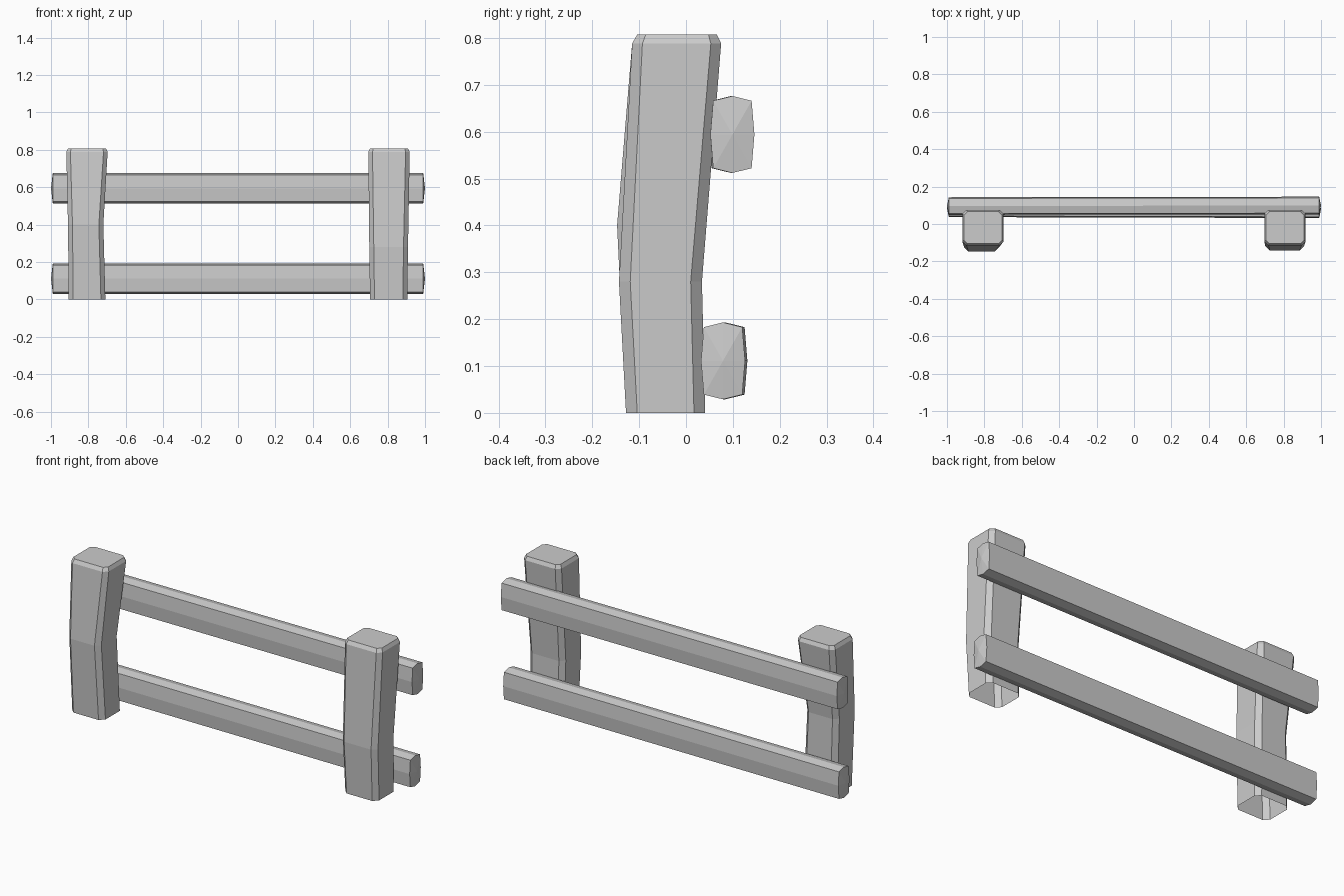
import bpy, bmesh

if "Cube" in bpy.data.objects:
    bpy.data.objects.remove(bpy.data.objects["Cube"])


def loft(name, rings, cap_start=None, cap_end=None):
    """Join matching rings; each cap is None (open), 'flat' or an apex point."""
    bm = bmesh.new()
    loops = [[bm.verts.new(p) for p in ring] for ring in rings]
    n = len(loops[0])
    for a, b in zip(loops, loops[1:]):
        for i in range(n):
            j = (i + 1) % n
            bm.faces.new((a[i], a[j], b[j], b[i]))
    for loop, cap in ((loops[0], cap_start), (loops[-1], cap_end)):
        if cap == 'flat':
            bm.faces.new(loop)
        elif cap is not None:
            tip = bm.verts.new(cap)
            for i in range(n):
                bm.faces.new((loop[i], loop[(i + 1) % n], tip))
    bmesh.ops.recalc_face_normals(bm, faces=bm.faces)
    mesh = bpy.data.meshes.new(name)
    bm.to_mesh(mesh)
    bm.free()
    bpy.context.collection.objects.link(bpy.data.objects.new(name, mesh))


def post_ring(x0, x1, y0, y1, z, c=0.024):
    """Rectangle with chamfered corners."""
    return [(x0 + c, y0, z), (x1 - c, y0, z), (x1, y0 + c, z), (x1, y1 - c, z),
            (x1 - c, y1, z), (x0 + c, y1, z), (x0, y1 - c, z), (x0, y0 + c, z)]


def rail(name, y, z, left_shift):
    """Eight-sided barrel section with slightly pointed ends."""
    section = [(-0.041, -0.072), (0, -0.082), (0.041, -0.072), (0.047, 0),
               (0.041, 0.072), (0, 0.082), (-0.041, 0.072), (-0.047, 0)]
    left = [(-0.99, y + left_shift + a, z + b) for a, b in section]
    right = [(0.99, y + a, z + b) for a, b in section]
    loft(name, [left, right], (-1, y + left_shift, z), (1, y, z))


# Bent posts, open underneath, with a bevelled top
loft("left_post", [
    post_ring(-0.905, -0.709, -0.128, 0.041, 0),
    post_ring(-0.909, -0.720, -0.147, 0.030, 0.40),
    post_ring(-0.918, -0.697, -0.115, 0.075, 0.788, 0.022),
    post_ring(-0.909, -0.706, -0.104, 0.066, 0.807, 0.018)], None, 'flat')
loft("right_post", [
    post_ring(0.706, 0.905, -0.128, 0.041, 0),
    post_ring(0.702, 0.909, -0.143, 0.034, 0.28),
    post_ring(0.697, 0.918, -0.115, 0.075, 0.788, 0.022),
    post_ring(0.706, 0.909, -0.104, 0.066, 0.807, 0.018)], None, 'flat')

# Two rails fixed behind the posts
rail("top_rail", 0.099, 0.594, -0.003)
rail("bottom_rail", 0.079, 0.111, 0.005)
